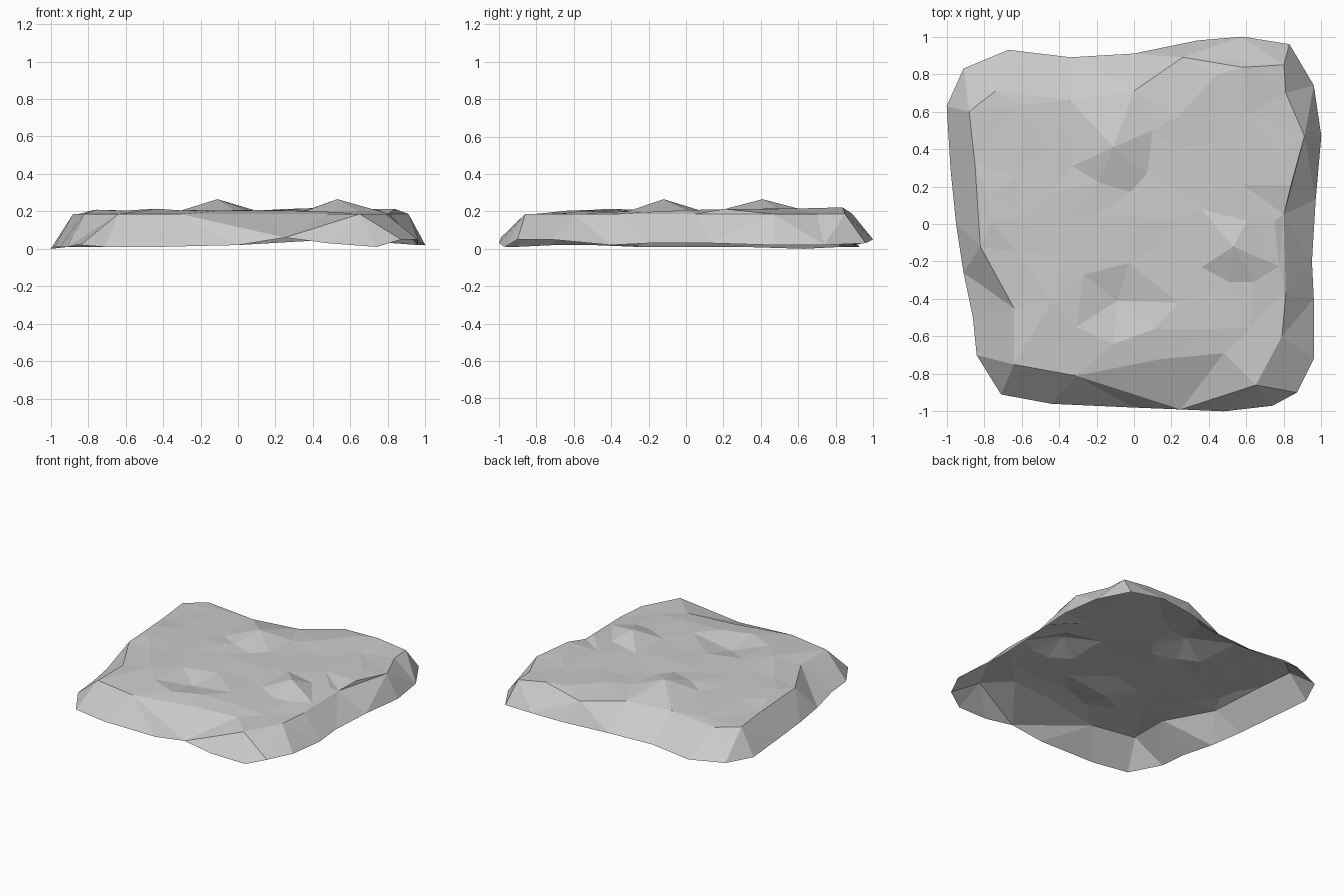
import bpy
import random
from mathutils import Vector
from mathutils.geometry import delaunay_2d_cdt

random.seed(4)
cube = bpy.data.objects.get("Cube")
if cube:
    bpy.data.objects.remove(cube, do_unlink=True)

# All profile points are in hundredths of a unit.
# Ragged foot of the slab: x, y, height
foot = [(-100, 63, 0), (-91, 83, 1), (-67, 93, 1), (-34, 89, 2), (0, 91, 2),
        (34, 98, 4), (58, 100, 5), (83, 96, 3), (96, 74, 2), (100, 47, 2),
        (97, 13, 3), (95, -20, 3), (96, -40, 2), (96, -72, 5), (87, -90, 5),
        (74, -97, 1), (48, -100, 3), (25, -99, 6), (0, -98, 2), (-44, -96, 1),
        (-71, -91, 1), (-84, -70, 2), (-86, -50, 2), (-91, -26, 1),
        (-95, 0, 1), (-98, 30, 1)]

# Shoulder where the sloping sides meet the top
shoulder = [(-88, 60), (-74, 71), (-34, 66), (0, 71), (26, 89), (80, 85),
            (81, 70), (91, 47), (80, 5), (81, -37), (79, -60), (65, -86),
            (48, -69), (15, -72), (-31, -81), (-64, -75), (-64, -45),
            (-82, -12), (-85, 33)]

# Two peaks and one hollow on the top, with the points at their feet
bumps = [(-11, 41, 26.5), (53, -12, 26.5), (-9, -41, 16)]
bump_feet = [(10, 50), (7, 27), (-2, 17), (-19, 5), (-33, 31),
             (36, 8), (58, 21), (75, 2), (64, -31), (51, -31), (36, -23),
             (10, -14), (-27, -27), (-31, -55), (-11, -64), (11, -56), (24, -42)]


def top_height(x, y):
    """Gentle uneven height of the top surface."""
    return 0.204 + 0.03 * x * y + random.uniform(-0.005, 0.005)


def inside(x, y, outline):
    """True when the point lies within the closed outline."""
    hit = False
    for (ax, ay), (bx, by) in zip(outline, outline[1:] + outline[:1]):
        if (ay > y) != (by > y) and x < ax + (y - ay) * (bx - ax) / (by - ay):
            hit = not hit
    return hit


def scaled(points):
    return [tuple(value / 100 for value in point) for point in points]


rim = scaled(shoulder)
points = [Vector(p) for p in scaled(foot)]
foot_count = len(points)
points += [Vector((x, y, 0.186)) for x, y in rim]
points += [Vector(p) for p in scaled(bumps)]
points += [Vector((x, y, top_height(x, y))) for x, y in scaled(bump_feet)]

# Scatter the remaining top points on a jittered grid
step = 0.2
for row in range(-5, 6):
    for column in range(-5, 6):
        x = column * step + random.uniform(-0.05, 0.05)
        y = row * step + random.uniform(-0.05, 0.05)
        clear = all((p.xy - Vector((x, y))).length > 0.14 for p in points)
        if clear and inside(x, y, rim):
            points.append(Vector((x, y, top_height(x, y))))

# Keep the shoulder line and the broken front lip as real edges
rim_count = len(rim)
creases = [(foot_count + i, foot_count + (i + 1) % rim_count) for i in range(rim_count)]
lip = foot.index((25, -99, 6))
creases += [(lip, foot_count + shoulder.index(p)) for p in ((65, -86), (-31, -81))]

flat, _, faces, sources, _, _ = delaunay_2d_cdt(
    [p.xy for p in points], creases, [list(reversed(range(foot_count)))], 1, 0.0001)
verts = [(p.x, p.y, points[origin[0]].z if origin else 0.1)
         for p, origin in zip(flat, sources)]

# Open-bottomed rock shell
mesh = bpy.data.meshes.new("rock_slab")
mesh.from_pydata(verts, [], faces)
mesh.update()
if sum(face.normal.z for face in mesh.polygons) < 0:
    mesh.flip_normals()
rock = bpy.data.objects.new("rock_slab", mesh)
bpy.context.collection.objects.link(rock)

# Plain stone grey
stone = bpy.data.materials.new("stone_grey")
stone.use_nodes = True
colour = (0.6, 0.6, 0.6, 1)
stone.diffuse_color = colour
stone.node_tree.nodes["Principled BSDF"].inputs["Base Color"].default_value = colour
mesh.materials.append(stone)
